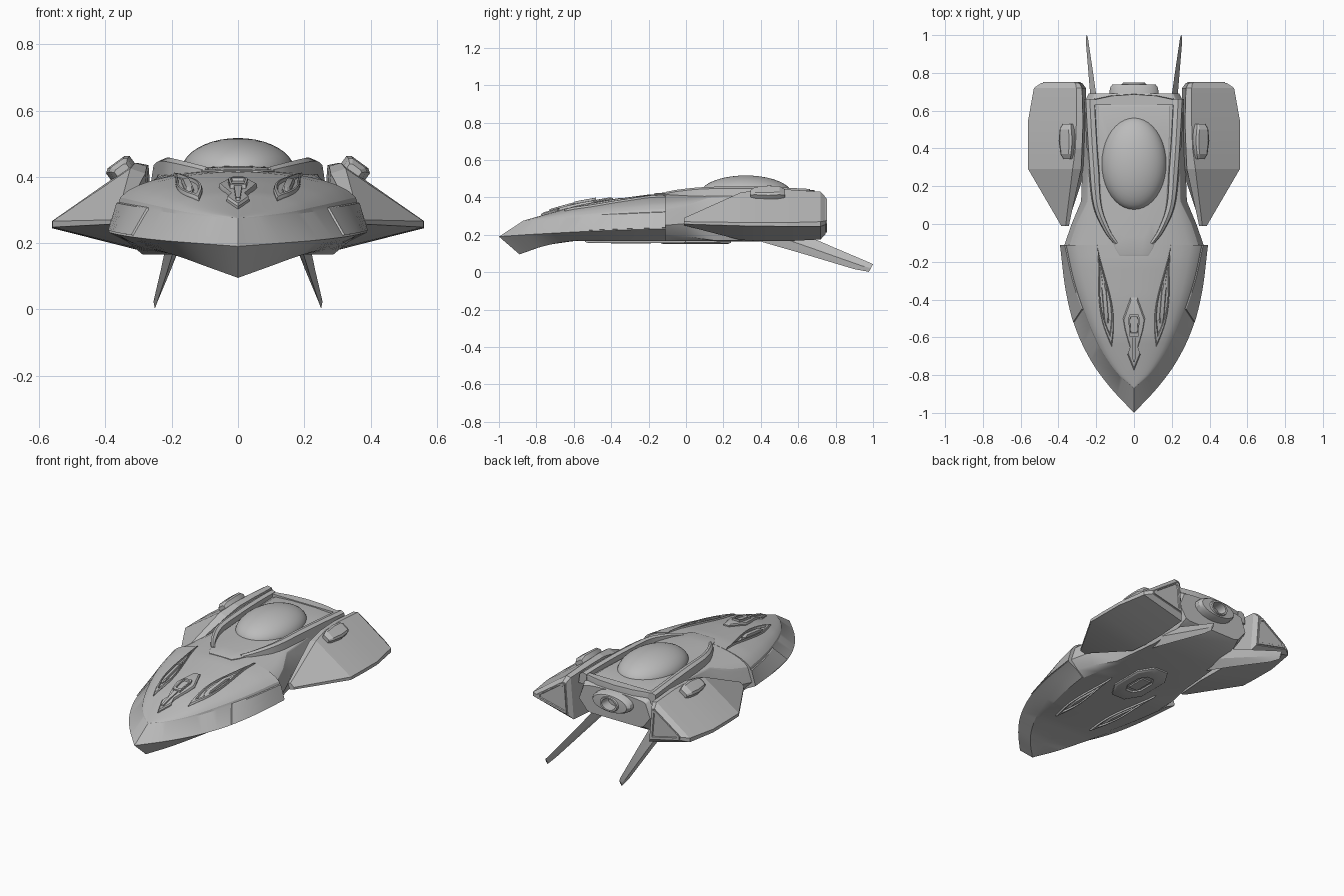
import bpy, bmesh, math
from mathutils import Vector
from mathutils.bvhtree import BVHTree

if "Cube" in bpy.data.objects:
    bpy.data.objects.remove(bpy.data.objects["Cube"])

GREY = (0.5, 0.5, 0.5, 1)
grey = bpy.data.materials.new("hull_grey")
grey.use_nodes = True
grey.diffuse_color = GREY
grey.node_tree.nodes["Principled BSDF"].inputs["Base Color"].default_value = GREY


def finish(name, bm, mirror=False, angle=25):
    """Turn a bmesh into a shaded object, optionally mirrored left to right."""
    bmesh.ops.remove_doubles(bm, verts=bm.verts, dist=0.0004)
    bmesh.ops.recalc_face_normals(bm, faces=bm.faces)
    mesh = bpy.data.meshes.new(name)
    bm.to_mesh(mesh)
    bm.free()
    mesh.materials.append(grey)
    obj = bpy.data.objects.new(name, mesh)
    bpy.context.collection.objects.link(obj)
    bpy.ops.object.select_all(action='DESELECT')
    obj.select_set(True)
    bpy.context.view_layer.objects.active = obj
    bpy.ops.object.shade_smooth_by_angle(angle=math.radians(angle))
    if mirror:
        obj.modifiers.new("mirror", 'MIRROR')
    return obj


def loft(name, rings, mirror=False, angle=25, start=True):
    """Skin closed rings of points and cap the ends."""
    bm = bmesh.new()
    loops = [[bm.verts.new(p) for p in ring] for ring in rings]
    n = len(loops[0])
    for a, b in zip(loops, loops[1:]):
        for i in range(n):
            j = (i + 1) % n
            bm.faces.new((a[i], a[j], b[j], b[i]))
    if start:
        bm.faces.new(loops[0])
    bm.faces.new(loops[-1])
    return finish(name, bm, mirror, angle)


def lin(table, t):
    """Piecewise linear lookup."""
    for (a, u), (b, v) in zip(table, table[1:]):
        if t <= b:
            return u + (v - u) * max(0, (t - a) / (b - a))
    return table[-1][1]


def spline(pts, steps):
    """Smooth curve through the points."""
    p = [Vector(q) for q in pts]
    p = [2 * p[0] - p[1]] + p + [2 * p[-1] - p[-2]]
    out = []
    for a, b, c, d in zip(p, p[1:], p[2:], p[3:]):
        for k in range(steps):
            t = k / steps
            out.append(0.5 * (2 * b + (c - a) * t + (2 * a - 5 * b + 4 * c - d) * t * t
                              + (3 * b - a - 3 * c + d) * t ** 3))
    return out + [p[-2]]


# Hull sections: deck arch, rim top, outer edge, chine and flat belly panel
DECK = [(-.87, .275), (-.6, .352), (-.4, .388), (-.2, .415), (0, .425), (.64, .43), (.71, .39)]
BELLY = [(-.89, .095), (-.75, .145), (-.6, .166), (.45, .165), (.62, .19), (.71, .24)]


def section(top, outer, low):
    half = []
    for k in range(9):
        a = math.pi / 2 * (1 - k / 8)
        zc = lin(DECK, top.y)
        half.append(Vector((top.x * math.cos(a), top.y, top.z + (zc - top.z) * math.sin(a))))
    belly = lin(BELLY, low.y)
    half += [outer, low, Vector((low.x * .86, low.y, belly)), Vector((0, low.y, belly))]
    return half + [Vector((-p.x, p.y, p.z)) for p in half[-2:0:-1]]


top = spline([(0, -.87, .275), (.09, -.79, .28), (.18, -.66, .288), (.26, -.48, .30),
              (.32, -.3, .31), (.362, -.11, .318)], 6)
outer = spline([(0, -1, .19), (.13, -.86, .20), (.23, -.72, .208), (.31, -.55, .217),
                (.36, -.35, .225), (.39, -.11, .232)], 6)
low = spline([(0, -.89, .095), (.1, -.79, .131), (.18, -.66, .16), (.25, -.48, .18),
              (.3, -.3, .193), (.335, -.11, .205)], 6)
bow = loft("bow_hull", [section(*s) for s in zip(top, outer, low)], start=False)

rear_top = [(.35, -.12, .314), (.31, 0, .34), (.25, .12, .39), (.24, .4, .41), (.23, .64, .41), (.21, .69, .38)]
rear_out = [(.372, -.12, .25), (.33, 0, .26), (.28, .12, .28), (.27, .4, .3), (.265, .64, .3), (.24, .69, .3)]
rear_low = [(.325, -.12, .203), (.3, 0, .19), (.25, .15, .17), (.22, .45, .167), (.2, .62, .192), (.19, .685, .235)]
rear = loft("rear_hull", [section(*map(Vector, s)) for s in zip(rear_top, rear_out, rear_low)])

# Raised rear half of the bow rim
guard = []
for t, o in list(zip(top, outer))[19:]:
    guard.append([o + Vector((.002, 0, .006)), t + Vector((.005, 0, .003)), t + Vector((-.018, 0, .011)),
                  t + Vector((-.03, 0, -.02)), o + Vector((-.03, 0, 0))])
loft("rim_guard", guard, mirror=True)

trees = [BVHTree.FromObject(o, bpy.context.evaluated_depsgraph_get()) for o in (bow, rear)]


def drape(x, y, side):
    """Height of the hull skin; side 1 is the deck, -1 the belly."""
    hits = [t.ray_cast(Vector((x, y, side * 3)), Vector((0, 0, -side)))[0] for t in trees]
    zs = [h.z * side for h in hits if h]
    return max(zs) * side if zs else .3


def fitting(name, pts, levels, side=1, mirror=False):
    """Raised or sunken fitting: outline scaled to (scale, height) levels over the skin."""
    cx = sum(p[0] for p in pts) / len(pts)
    cy = sum(p[1] for p in pts) / len(pts)
    rings = []
    for s, h in levels + [(.01, levels[-1][1])]:
        ring = []
        for px, py in pts:
            x, y = cx + (px - cx) * s, cy + (py - cy) * s
            ring.append(Vector((x, y, drape(x, y, side) + side * h)))
        rings.append(ring)
    return loft(name, rings, mirror, start=False)


def leaf(a, b, width, n=16):
    """Leaf outline from a to b, fullest towards b."""
    a, b = Vector(a), Vector(b)
    across = Vector((a.y - b.y, b.x - a.x)).normalized()
    ts = [i / n for i in range(n + 1)]
    right = [a.lerp(b, t) + across * width * math.sin(math.pi * t ** 1.5) for t in ts]
    left = [a.lerp(b, t) - across * width * math.sin(math.pi * t ** 1.5) for t in ts[-2:0:-1]]
    return right + left


def both(pts):
    """Close a half outline by reflecting it."""
    return pts + [(-x, y) for x, y in reversed(pts) if x > 0]


# Deck gun slots and their barrels
LIP = [(1.0, -.01), (1.0, .004), (.94, .01), (.8, .01), (.74, .001)]
fitting("deck_slot", leaf((.195, -.11), (.118, -.65), .034), LIP, mirror=True)
gun = [(.156, -.31), (.172, -.33), (.158, -.51), (.148, -.53), (.138, -.53), (.133, -.51), (.148, -.33)]
fitting("deck_gun", gun, [(1, -.01), (1, .006), (.75, .014)], mirror=True)

# Nose vent: tapered frame, raised centre block and pointed foot
fitting("nose_vent", both([(.018, -.39), (.058, -.5), (.048, -.56), (.022, -.65), (.022, -.68),
                           (.034, -.69), (0, -.775)]), [(1, -.01), (1, .008), (.92, .014)])
fitting("nose_vent_block", both([(.024, -.48), (.03, -.5), (.024, -.595)]),
        [(1, 0), (1, .026), (.75, .026), (.7, .016)])
fitting("nose_vent_ridge", both([(.012, -.6), (.006, -.73)]), [(1, 0), (1, .022)])

# Canopy bed, dome and side rails
fitting("canopy_bed", both([(.04, -.17), (.075, -.17), (.1, -.13), (.13, -.05), (.16, .02), (.175, .12),
                            (.185, .3), (.19, .48), (.19, .63), (.08, .63)]),
        [(1, -.01), (1, .004), (.97, .007), (.7, .007), (.4, .007)])
bm = bmesh.new()
bmesh.ops.create_uvsphere(bm, u_segments=40, v_segments=20, radius=1)
for v in bm.verts:
    v.co = (v.co.x * .172, .32 + v.co.y * .247, .415 + v.co.z * .102)
finish("canopy_dome", bm, angle=60)

rail = spline([(.095, -.105, .43), (.145, -.03, .443), (.195, .1, .455), (.213, .3, .458),
               (.226, .5, .453), (.234, .662, .445)], 5)
rings = []
for i, p in enumerate(rail):
    d = rail[min(i + 1, len(rail) - 1)] - rail[max(i - 1, 0)]
    n = Vector((d.y, -d.x, 0)).normalized()
    w = .012 + .018 * min(1, i / 14)
    base = Vector((0, 0, -.07))
    rings.append([p - n * w + base, p - n * w * .8 + Vector((0, 0, -.006)), p,
                  p + n * w * .7 + Vector((0, 0, -.01)), p + n * w + base])
loft("side_rail", rings, mirror=True)

# Sill behind the canopy, bowed towards the tail
sill = [(.22, .63), (.235, .655), (.12, .68), (0, .688)]
sill = sill + [(-x, y) for x, y in sill[-2::-1]]
loft("rear_sill", [[(x * s, .65 + (y - .65) * s, z) for x, y in sill]
                   for s, z in ((1, .37), (1, .425), (.95, .438))])

# Side nacelles: wedge sections from front tip to chamfered tail
nacelle = [
    (-.01, (.345, .285), (.362, .29), (.385, .27), (.385, .257), (.355, .25)),
    (.29, (.28, .41), (.325, .425), (.56, .266), (.56, .248), (.255, .172)),
    (.40, (.275, .432), (.31, .442), (.562, .266), (.562, .246), (.25, .166)),
    (.54, (.27, .435), (.305, .442), (.562, .265), (.562, .245), (.25, .166)),
    (.72, (.275, .425), (.305, .43), (.53, .27), (.53, .245), (.255, .175)),
    (.747, (.29, .395), (.31, .40), (.49, .275), (.49, .255), (.275, .205)),
]
loft("nacelle", [[(x, y, z) for x, z in pts] for y, *pts in nacelle], mirror=True, angle=10)

# Framed tail panel on each nacelle
tail = [Vector((x, .747, z)) for x, z in nacelle[-1][1:]]
mid = sum(tail, Vector()) / len(tail)
loft("nacelle_tail_frame", [[mid + (p - mid) * s + Vector((0, dy, 0)) for p in tail]
                            for s, dy in ((.95, -.01), (.92, .006), (.78, .006), (.74, .001))], mirror=True)

# Pods lying on the sloping nacelle tops
slope = Vector((.81, 0, -.59))
up = Vector((.59, 0, .81))
pod = []
for y, w, h in ((.345, .022, .018), (.37, .034, .032), (.44, .044, .036), (.50, .038, .036), (.53, .026, .02)):
    c = Vector((.347, y, .415))
    pod.append([c - slope * w - up * .02, c - slope * w + up * h * .75, c - slope * w * .7 + up * h,
                c + slope * w * .7 + up * h, c + slope * w + up * h * .75, c + slope * w - up * .02])
loft("nacelle_pod", pod, mirror=True)

# Trailing tail fins
fin = []
for y0, z0, y1, z1, x, w in ((.36, .175, .60, .215, .195, .022), (.62, .10, .78, .137, .218, .015),
                             (.90, .016, .985, .05, .246, .007), (.978, .002, 1.0, .042, .251, .004)):
    ym, zm = (y0 + y1) / 2, (z0 + z1) / 2
    fin.append([(x, y0, z0), (x + w, ym, zm), (x - w * .3, y1, z1), (x - w, ym, zm)])
loft("tail_fin", fin, mirror=True)

# Engine outlet: flattened flange with a round bore
rings = []
for y, rx, rz in ((.66, .13, .064), (.72, .128, .058), (.738, .115, .05),
                  (.74, .062, .044), (.75, .058, .042), (.75, .046, .034), (.68, .042, .03)):
    ring = []
    for k in range(24):
        a = math.tau * k / 24
        ring.append((rx * math.cos(a), y, .345 + rz * math.sin(a)))
    rings.append(ring)
loft("engine_outlet", rings)

# Belly hatch and belly slots
fitting("belly_hatch", both([(.045, -.14), (.1, -.05), (.1, .15), (.045, .24)]),
        [(1, -.01), (1, .008), (.92, .014), (.5, .014), (.46, .006)], side=-1)
fitting("belly_hatch_block", both([(.03, -.01), (.03, .11)]), [(1, 0), (1, .014)], side=-1)
fitting("belly_slot", leaf((.16, 0), (.125, -.54), .026), LIP, side=-1, mirror=True)
fitting("belly_gun", leaf((.148, -.15), (.132, -.44), .013, 8), [(1, -.01), (1, .006), (.7, .012)],
        side=-1, mirror=True)
